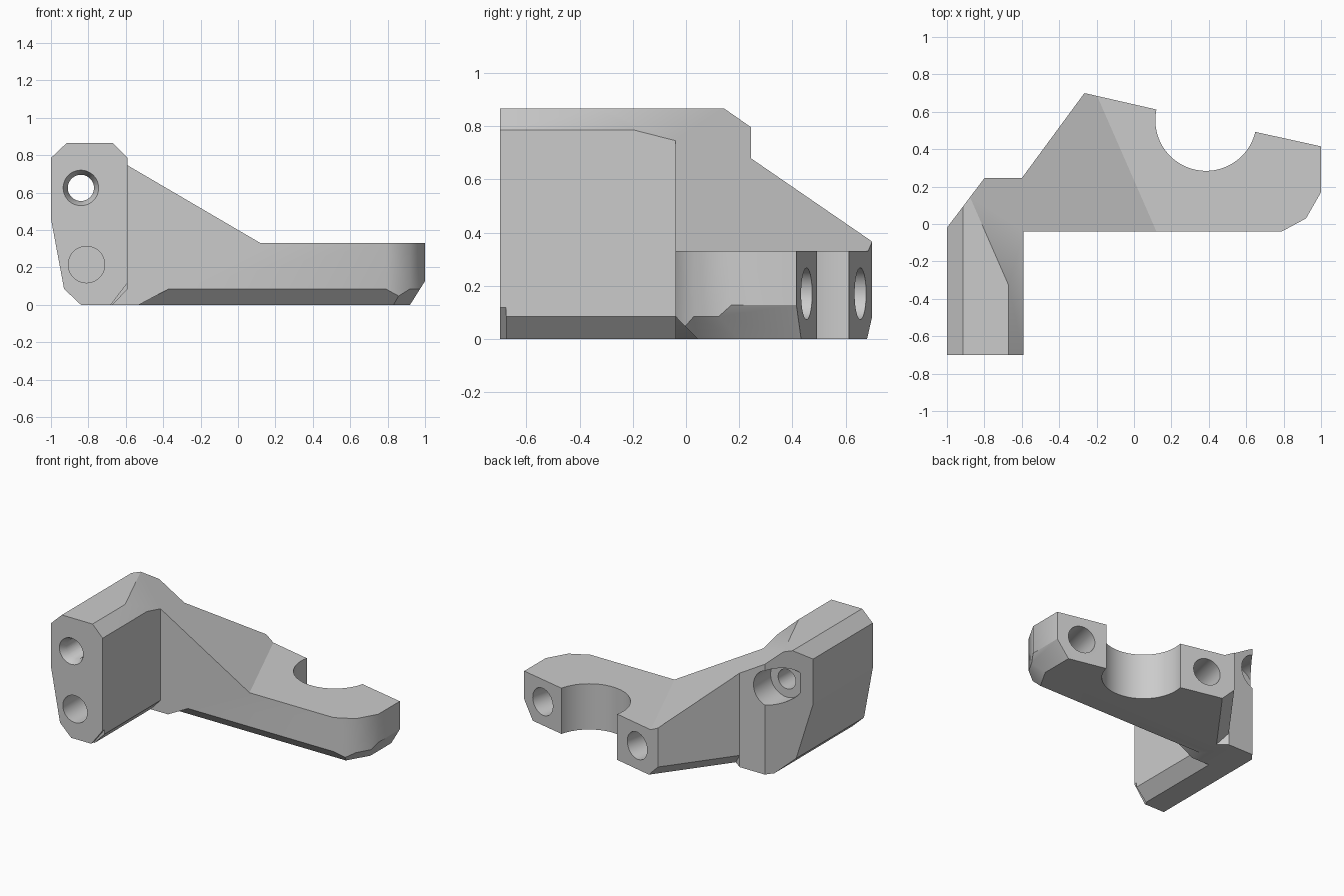
import bpy, bmesh, math
from mathutils import Vector

cube = bpy.data.objects.get("Cube")
if cube:
    bpy.data.objects.remove(cube, do_unlink=True)

grey = bpy.data.materials.new("plain_grey")
grey.use_nodes = True
grey.diffuse_color = (0.6, 0.6, 0.6, 1)
grey.node_tree.nodes["Principled BSDF"].inputs["Base Color"].default_value = (0.6, 0.6, 0.6, 1)


def add_object(name, bm):
    bmesh.ops.recalc_face_normals(bm, faces=bm.faces[:])
    mesh = bpy.data.meshes.new(name)
    bm.to_mesh(mesh)
    bm.free()
    mesh.materials.append(grey)
    obj = bpy.data.objects.new(name, mesh)
    bpy.context.collection.objects.link(obj)
    return obj


def loft(rings):
    """Closed solid between two matching rings of points."""
    bm = bmesh.new()
    first, last = [[bm.verts.new(p) for p in ring] for ring in rings]
    bm.faces.new(first)
    bm.faces.new(last)
    for i in range(len(first)):
        j = (i + 1) % len(first)
        bm.faces.new((first[i], first[j], last[j], last[i]))
    return bm


def slice_off(bm, point, normal):
    """Remove what lies on the normal's side of a plane and cap the cut."""
    geom = bm.verts[:] + bm.edges[:] + bm.faces[:]
    cut = bmesh.ops.bisect_plane(bm, geom=geom, plane_co=point, plane_no=normal, clear_outer=True)
    edges = [e for e in cut["geom_cut"] if isinstance(e, bmesh.types.BMEdge)]
    bmesh.ops.contextual_create(bm, geom=edges)


def combine(target, other, operation):
    mod = target.modifiers.new(operation.title(), 'BOOLEAN')
    mod.operation = operation
    mod.solver = 'EXACT'
    mod.object = other
    bpy.context.view_layer.objects.active = target
    bpy.ops.object.modifier_apply(modifier=mod.name)
    bpy.data.objects.remove(other, do_unlink=True)


def bore(start, direction, length, r1, r2=None, sides=48):
    """Cylinder or cone cutter from start along direction."""
    d = Vector(direction).normalized()
    bm = bmesh.new()
    bmesh.ops.create_cone(bm, cap_ends=True, segments=sides, radius1=r1,
                          radius2=r1 if r2 is None else r2, depth=length)
    bmesh.ops.transform(bm, matrix=d.to_track_quat('Z', 'Y').to_matrix().to_4x4(), verts=bm.verts)
    bmesh.ops.translate(bm, vec=Vector(start) + d * length / 2, verts=bm.verts)
    return add_object("bore_cutter", bm)


def chamfer(a, b, height, depth, extend=(0, 0), shear=0):
    """Wedge cutter under a bottom edge; the outside is right of a to b."""
    a, b = Vector((*a, 0)), Vector((*b, 0))
    along = (b - a).normalized()
    out = Vector((along.y, -along.x, 0))
    k = height / depth
    section = [(0.2, height + 0.2 * k), (0.2, -0.1), (-depth - 0.1 / k, -0.1)]
    rings = []
    for p, ext, s in ((a, -extend[0], shear), (b, extend[1], 0)):
        rings.append([p + along * (ext + s * (z - height)) + out * o + Vector((0, 0, z))
                      for o, z in section])
    return add_object("chamfer_cutter", loft(rings))


# Upright post with chamfered profile and a slanted rear corner
profile = [(-0.84, 0), (-0.67, 0), (-0.59, 0.085), (-0.59, 0.785), (-0.67, 0.866),
           (-0.915, 0.866), (-1, 0.785), (-1, 0.46), (-0.93, 0.085)]
bm = loft([[(x, y, z) for x, z in profile] for y in (-0.7, 0.245)])
slice_off(bm, (-1, -0.02, 0), (-0.265, 0.2, 0))
bracket = add_object("clamp_bracket", bm)

# Arm footprint, joined to the post
front, corner, tip = (0.79, -0.04), (0.92, 0.03), (1, 0.17)
notch, peak = (-0.6, 0.245), (-0.265, 0.7)
outline = [(-0.7, -0.04), front, corner, tip, (1, 0.415), (0.65, 0.492), (0.385, 0.553),
           (0.12, 0.612), peak, notch, (-0.7, 0.245)]
arm = add_object("arm", loft([[(x, y, z) for x, y in outline] for z in (0, 0.86)]))
combine(bracket, arm, 'UNION')

# Sloping top running down to the flat end of the arm
bm = bmesh.new()
bmesh.ops.create_cube(bm, size=4)
bmesh.ops.translate(bm, vec=(0, 0, 2.33), verts=bm.verts)
slice_off(bm, (0.12, -0.04, 0.33), (-0.585, -0.256, -1))
combine(bracket, add_object("slope_cutter", bm), 'DIFFERENCE')

# Semicircular saddle
combine(bracket, bore((0.385, 0.555, -0.1), (0, 0, 1), 1, 0.271, sides=72), 'DIFFERENCE')

# Bottom chamfers
for cutter in (chamfer((-0.37, -0.04), front, 0.085, 0.083, (0, 0.4), 1.88),
               chamfer(corner, tip, 0.085, 0.083, (0.3, 0.3)),
               chamfer(tip, (1, 0.41), 0.127, 0.08, (0.4, 0.2)),
               chamfer(peak, notch, 0.085, 0.08, (0.3, 0)),
               chamfer((-0.59, -0.75), (-0.59, -0.677), 0.118, 0.09)):
    combine(bracket, cutter, 'DIFFERENCE')

# Post holes: countersunk through hole with rear recess, and a blind hole
back = (0, 1, 0)
for cutter in (bore((-0.84, -0.8, 0.625), back, 1.2, 0.07),
               bore((-0.84, -0.7001, 0.625), back, 0.05, 0.095, 0.07),
               bore((-0.84, 0.05, 0.625), back, 0.4, 0.13),
               bore((-0.81, -0.75, 0.215), back, 0.3, 0.0975)):
    combine(bracket, cutter, 'DIFFERENCE')

# Blind clamp holes on either side of the saddle
for x, y in ((0.825, 0.453), (-0.07, 0.655)):
    inward = Vector((-0.22, -0.97, 0))
    start = Vector((x, y, 0.17)) - inward * 0.05
    combine(bracket, bore(start, inward, 0.3, 0.097), 'DIFFERENCE')

# Smooth bores and rounded corner, crisp planes elsewhere
bpy.ops.object.select_all(action='DESELECT')
bracket.select_set(True)
bpy.context.view_layer.objects.active = bracket
bpy.ops.object.shade_smooth_by_angle(angle=math.radians(32.2))
for face in bracket.data.polygons:
    if face.center.x < -0.95:
        face.use_smooth = False
